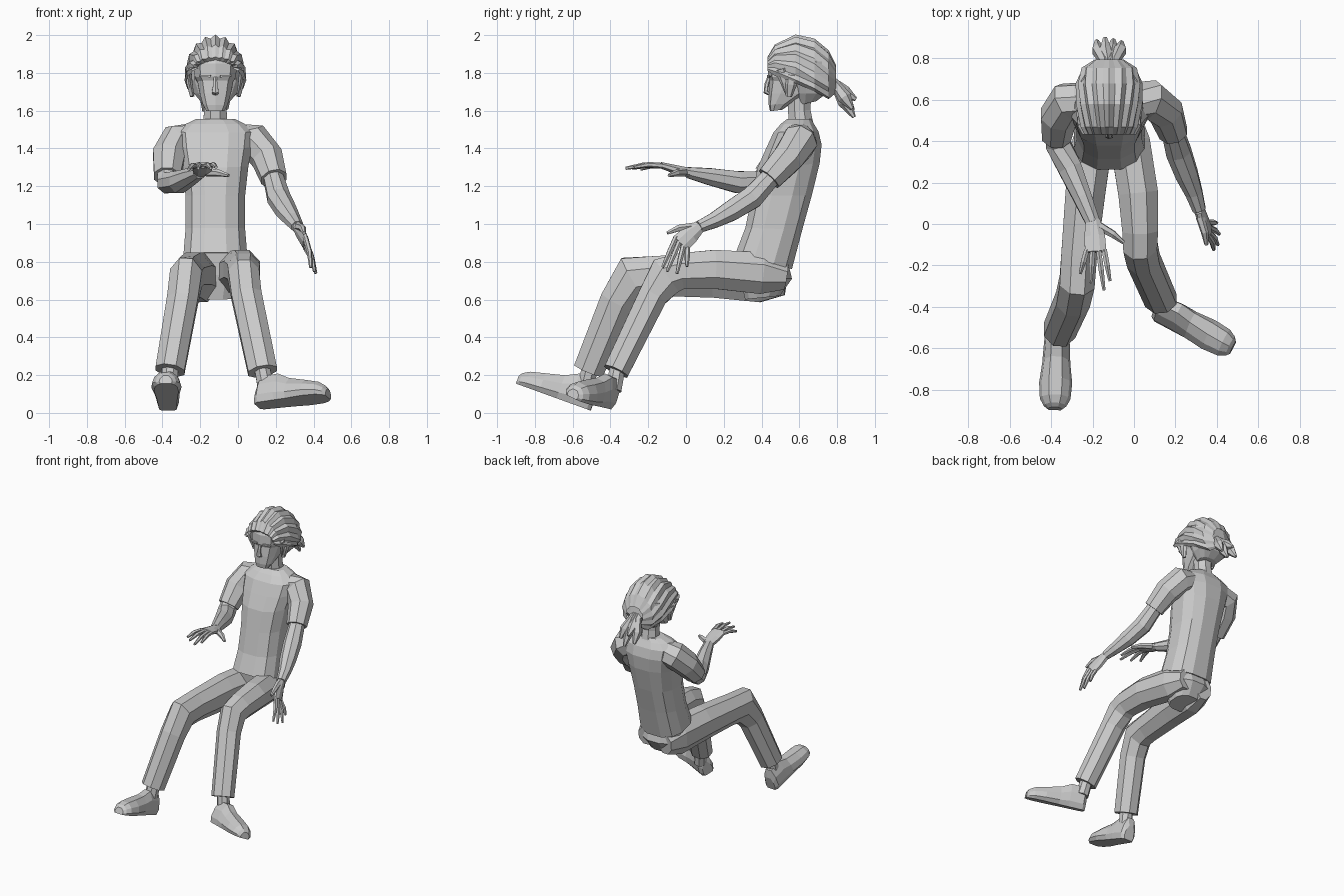
import bpy, bmesh
from math import sin, cos, pi, radians
from mathutils import Vector as V

CX = -0.12  # body centre line


def loft(name, rings, closed=True, cap=True):
    bm = bmesh.new()
    rows = [[bm.verts.new(p) for p in r] for r in rings]
    n = len(rows[0])
    for a, b in zip(rows, rows[1:]):
        for i in range(n if closed else n - 1):
            j = (i + 1) % n
            bm.faces.new((a[i], a[j], b[j], b[i]))
    if cap:
        bm.faces.new(rows[0])
        bm.faces.new(rows[-1])
    bmesh.ops.recalc_face_normals(bm, faces=bm.faces)
    me = bpy.data.meshes.new(name)
    bm.to_mesh(me)
    bm.free()
    ob = bpy.data.objects.new(name, me)
    bpy.context.collection.objects.link(ob)
    return ob


def limb(name, pts, ref=(1, 0, 0), n=8):
    """Tube through (x, y, z, r_side, r_other); rings follow the path direction."""
    P = [V(p[:3]) for p in pts]
    rings = []
    for i, p in enumerate(pts):
        d = V()
        if i > 0:
            d += (P[i] - P[i - 1]).normalized()
        if i < len(P) - 1:
            d += (P[i + 1] - P[i]).normalized()
        d.normalize()
        s = V(ref)
        s = (s - d * s.dot(d)).normalized()
        u = d.cross(s)
        rx, ry = p[3], p[-1]
        k = [2 * pi * (j + .5) / n for j in range(n)]
        rings.append([P[i] + s * rx * 1.04 * cos(a) + u * ry * 1.04 * sin(a) for a in k])
    return loft(name, rings)


def body(name, sections, cx=CX, n=12, q=.8):
    """Stack of rounded sections: front y, front z, back y, back z, half width."""
    f = lambda c: (1 if c > 0 else -1) * abs(c) ** q
    rings = []
    for yf, zf, yb, zb, hw in sections:
        ring = []
        for i in range(n):
            a = 2 * pi * (i + .5) / n
            t = (f(sin(a)) + 1) / 2
            ring.append((cx + hw * f(cos(a)), yf + (yb - yf) * t, zf + (zb - zf) * t))
        rings.append(ring)
    return loft(name, rings)


# shirt
body("shirt", [(.26, .85, .565, .76, .175), (.31, .98, .62, .97, .162), (.345, 1.15, .67, 1.15, .162),
               (.375, 1.3, .712, 1.32, .18), (.42, 1.4, .722, 1.42, .2), (.46, 1.485, .705, 1.49, .21),
               (.5, 1.53, .68, 1.53, .16), (.535, 1.557, .665, 1.555, .105)])

# trousers
body("trouser_seat", [(.27, .85, .55, .77, .165), (.28, .73, .565, .71, .15), (.31, .6, .5, .62, .1)], cx=-.115)
limb("right_trouser_leg", [(-.19, .53, .70, .06, .08), (-.20, .40, .715, .10, .135), (-.235, .15, .73, .10, .125),
                           (-.265, -.15, .725, .09, .11), (-.275, -.28, .715, .088, .125),
                           (-.295, -.365, .59, .085, .095), (-.36, -.515, .225, .08, .085)])
limb("left_trouser_leg", [(-.03, .53, .72, .06, .07), (-.02, .40, .74, .10, .115), (.02, .15, .76, .10, .107),
                          (.03, -.03, .75, .09, .1), (.03, -.105, .725, .085, .11),
                          (.045, -.175, .62, .083, .08), (.13, -.37, .22, .08, .07)])


# shoes: cross-sections from heel to toe with a flat sole
def shoe(name, origin, fwd, up):
    o, f = V(origin), V(fwd).normalized()
    u = V(up)
    u = (u - f * u.dot(f)).normalized()
    s = f.cross(u)
    shape = [(-.8, 0), (.8, 0), (1, .25), (.85, .65), (.4, 1), (-.4, 1), (-.85, .65), (-1, .25)]
    stations = [(0, .04, .1), (.02, .058, .16), (.12, .064, .165), (.19, .068, .13), (.29, .08, .105),
                (.37, .074, .085), (.405, .055, .065), (.42, .035, .045)]
    loft(name, [[o + f * d + s * a * w + u * b * h for a, b in shape] for d, w, h in stations])


shoe("right_shoe", (-.37, -.505, .012), (-.03, -.94, .34), (0, .34, .94))
shoe("left_shoe", (.1, -.425, .035), (.9, -.43, .11), (.09, .45, 1))
limb("right_ankle", [(-.355, -.5, .27, .045), (-.368, -.535, .13, .045)])
limb("left_ankle", [(.125, -.36, .25, .042), (.15, -.385, .12, .045)])

# arms and sleeves
limb("right_sleeve", [(-.22, .6, 1.45, .085), (-.325, .59, 1.435, .095), (-.365, .52, 1.36, .09),
                      (-.375, .42, 1.25, .072)])
limb("right_arm", [(-.375, .46, 1.29, .055), (-.368, .39, 1.22, .062), (-.31, .27, 1.222, .06),
                   (-.25, .13, 1.25, .047), (-.2, .01, 1.272, .036, .03)])
limb("left_sleeve", [(-.02, .6, 1.45, .085), (.085, .6, 1.435, .095), (.155, .54, 1.35, .085),
                     (.19, .44, 1.24, .07)])
limb("left_arm", [(.18, .47, 1.27, .052), (.215, .35, 1.14, .062), (.255, .24, 1.07, .056),
                  (.29, .15, 1.02, .043), (.315, .07, .985, .033)])


# hands: flat palm, four fingers from index to little, thumb
def hand(side, palm, ref, spread, bend, tips, thumb):
    limb(side + "_palm", palm, ref)
    end, s = V(palm[-1][:3]), V(ref).normalized()
    back = (V(palm[-2][:3]) - end) * .15
    for i, tip in enumerate(tips):
        base = end + s * spread * (1.5 - i) + back
        mid = (base + V(tip)) / 2 + V(bend)
        limb(f"{side}_finger_{i + 1}", [(*base, .014), (*mid, .014), (*tip, .008)], ref, 6)
    limb(side + "_thumb", thumb, ref, 6)


hand("right", [(-.2, .02, 1.272, .036, .026), (-.19, -.06, 1.29, .052, .024), (-.185, -.135, 1.312, .054, .017)],
     (1, 0, 0), .028, (0, 0, .01),
     [(-.116, -.275, 1.3), (-.145, -.32, 1.295), (-.21, -.285, 1.295), (-.26, -.24, 1.29)],
     [(-.17, -.01, 1.275, .022), (-.1, -.05, 1.27, .018), (-.05, -.09, 1.257, .009)])
hand("left", [(.315, .07, .985, .034, .026), (.335, .02, .945, .052, .024), (.36, -.03, .895, .054, .017)],
     (0, -.7, .7), .028, (.008, 0, 0),
     [(.385, -.124, .77), (.405, -.1, .748), (.412, -.048, .738), (.4, .005, .775)],
     [(.32, .035, .985, .022), (.342, -.04, .978, .018), (.35, -.1, .952, .009)])

# neck and head
limb("neck", [(CX, .61, 1.52, .068), (CX, .6, 1.6, .062), (CX, .6, 1.7, .065)])
body("head", [(.445, 1.597, .51, 1.605, .05), (.438, 1.63, .56, 1.64, .068), (.437, 1.69, .66, 1.69, .085),
              (.442, 1.76, .73, 1.74, .098), (.434, 1.78, .745, 1.77, .112), (.436, 1.85, .75, 1.85, .12),
              (.47, 1.92, .72, 1.92, .1)], n=10, q=.7)
limb("nose", [(CX, .44, 1.775, .01), (CX, .428, 1.74, .012), (CX, .423, 1.70, .02, .013), (CX, .44, 1.69, .016, .01)], n=6)
for s in (-1, 1):
    limb("eyebrow", [(CX + s * .025, .437, 1.782, .01, .008), (CX + s * .085, .447, 1.785, .008, .006)], (0, 1, 0), 4)
    x = CX + s * .122
    limb("ear", [(x, .545, 1.675, .012, .015), (x + s * .015, .555, 1.74, .016, .032),
                 (x + s * .02, .56, 1.79, .014, .03)], n=6)

# hair: ribbed cap swept from the hairline to the ponytail
caps = [(.455, 1.825, .1, .035, 0), (.432, 1.81, .13, .075, 0), (.47, 1.785, .152, .165, 0),
        (.58, 1.775, .165, .228, 15), (.68, 1.77, .162, .212, 35), (.755, 1.765, .135, .155, 60),
        (.795, 1.765, .07, .075, 85)]
RIBS = 11
rings = []
for y, z, w, h, low in caps:
    ring = []
    for i in range(2 * RIBS + 1):
        a = radians(-low + (180 + 2 * low) * i / (2 * RIBS))
        k = 1 if i % 2 else .92
        hh = h if sin(a) > 0 else min(h, .13)
        ring.append((CX + w * k * cos(a), y, z + hh * k * sin(a)))
    rings.append(ring)
loft("hair", rings, closed=False, cap=False)
body("hair_back", [(.6, 1.63, .69, 1.65, .07), (.58, 1.69, .745, 1.69, .115), (.56, 1.76, .785, 1.76, .145),
                   (.54, 1.86, .765, 1.86, .14)])
for s in (-1, 1):
    limb("sideburn", [(CX + s * .14, .5, 1.82, .014, .03), (CX + s * .132, .52, 1.75, .012, .02),
                      (CX + s * .118, .535, 1.68, .006)], n=6)

# ponytail strands
for i, (dx, ty, tz) in enumerate([(-.06, .885, 1.6), (-.02, .9, 1.66), (.02, .89, 1.565), (.06, .88, 1.61)]):
    limb(f"ponytail_{i + 1}", [(CX + dx * .3, .75, 1.765, .03), (CX + dx * .4, .79, 1.74, .026),
                               (CX + dx * .9, .84, (tz + 1.73) / 2, .03, .036), (CX + dx, ty, tz, .01)], n=6)
